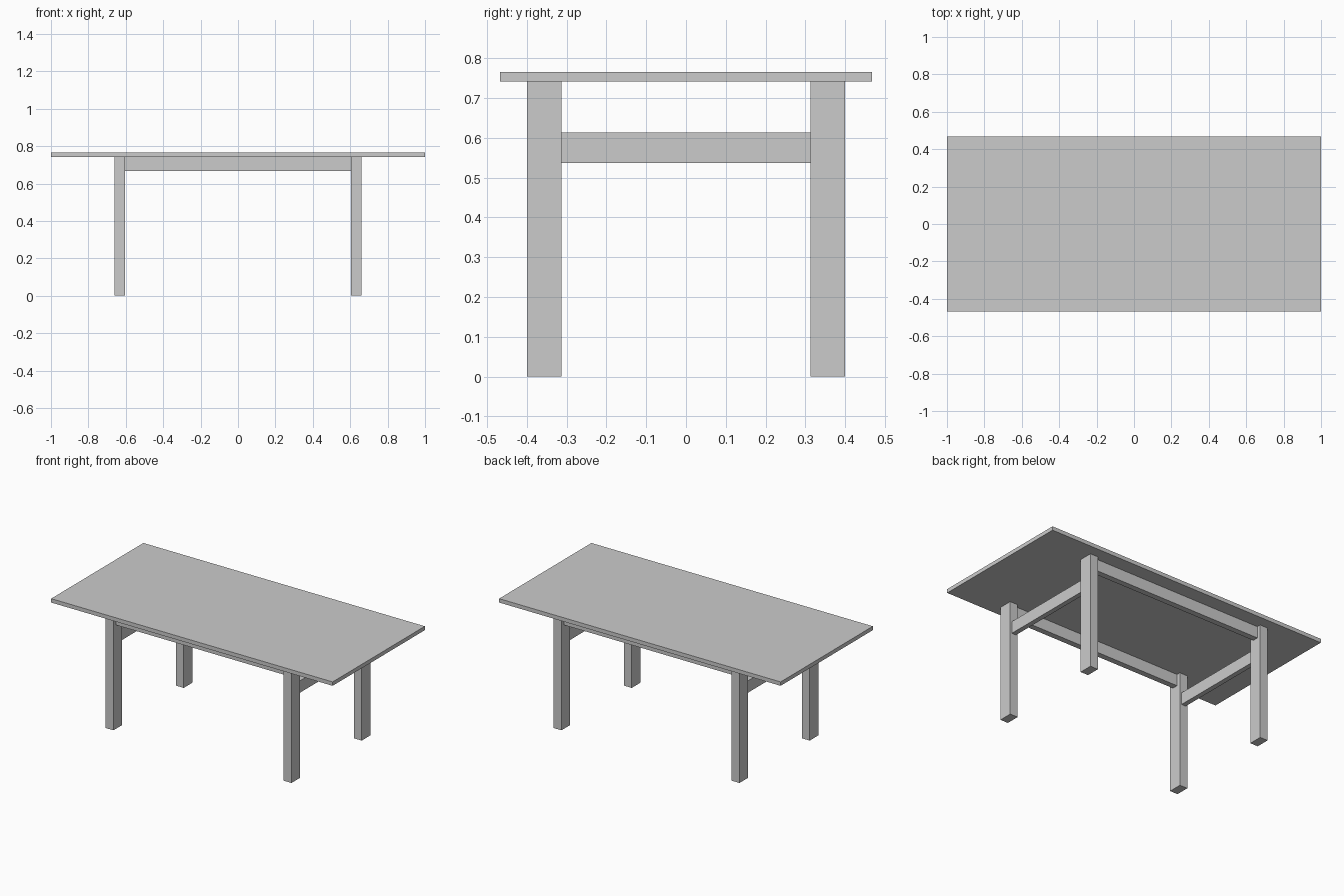
import bpy

if "Cube" in bpy.data.objects:
    bpy.data.objects.remove(bpy.data.objects["Cube"])


def box(name, x, y, z):
    """Box spanning the given (min, max) ranges."""
    bpy.ops.mesh.primitive_cube_add(size=1)
    ob = bpy.context.object
    ob.name = name
    for v in ob.data.vertices:
        v.co = [lo + (c + 0.5) * (hi - lo) for c, (lo, hi) in zip(v.co, (x, y, z))]
    return ob


LEG_X, LEG_Y = (0.605, 0.66), (0.313, 0.4)    # leg inner and outer faces
UNDER = 0.741                                 # underside of the top


def side(span, s):
    return tuple(sorted(s * v for v in span))


# Table top
box("table_top", (-1, 1), (-0.468, 0.468), (UNDER, 0.766))

# Legs
for sx, nx in ((-1, "left"), (1, "right")):
    for sy, ny in ((-1, "front"), (1, "back")):
        box(f"{ny}_{nx}_leg", side(LEG_X, sx), side(LEG_Y, sy), (0, UNDER))

# Long rails directly under the top
for s, n in ((-1, "front"), (1, "back")):
    box(f"{n}_rail", (-LEG_X[0], LEG_X[0]), side((0.338, 0.375), s), (0.667, UNDER))

# Lower end rails between each pair of legs
for s, n in ((-1, "left"), (1, "right")):
    box(f"{n}_end_rail", side((0.617, 0.648), s), (-LEG_Y[0], LEG_Y[0]), (0.537, 0.614))
